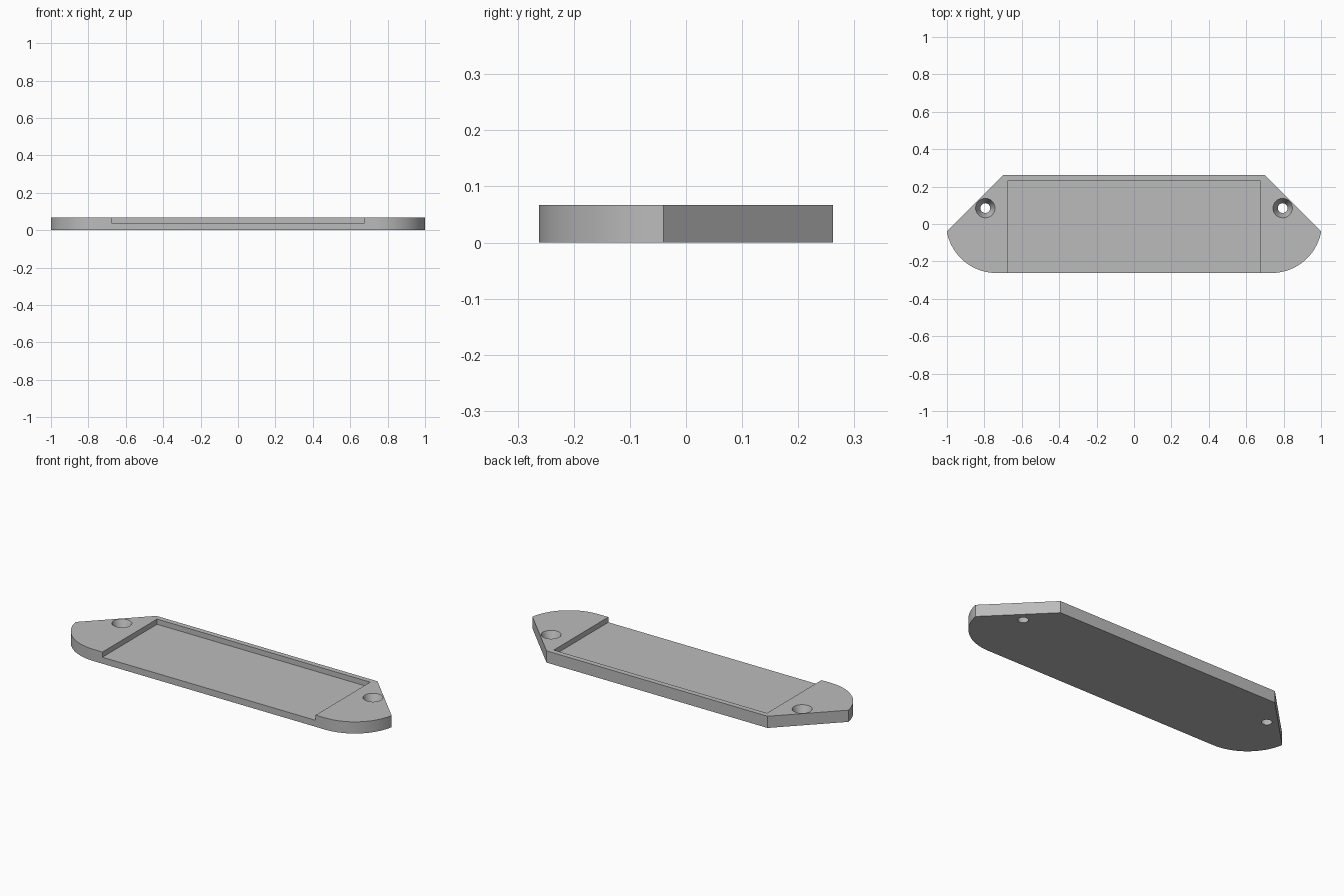
import bpy, bmesh, math

cube = bpy.data.objects.get("Cube")
if cube:
    bpy.data.objects.remove(cube)

HEIGHT, FLOOR = 0.067, 0.037

grey = bpy.data.materials.new("plain grey")
grey.use_nodes = True
colour = (0.5, 0.5, 0.5, 1)
grey.diffuse_color = colour
grey.node_tree.nodes["Principled BSDF"].inputs["Base Color"].default_value = colour


def prism(name, bottom, top, z0, z1):
    """Solid between two matching counter-clockwise outlines."""
    bm = bmesh.new()
    low = [bm.verts.new((x, y, z0)) for x, y in bottom]
    high = [bm.verts.new((x, y, z1)) for x, y in top]
    bm.faces.new(low[::-1])
    bm.faces.new(high)
    n = len(low)
    for i in range(n):
        j = (i + 1) % n
        bm.faces.new((low[i], low[j], high[j], high[i]))
    mesh = bpy.data.meshes.new(name)
    bm.to_mesh(mesh)
    bm.free()
    mesh.materials.append(grey)
    obj = bpy.data.objects.new(name, mesh)
    bpy.context.collection.objects.link(obj)
    return obj


def arc(cx, cy, r, start, end, steps):
    angles = [math.radians(start + (end - start) * i / steps) for i in range(steps + 1)]
    return [(cx + r * math.cos(a), cy + r * math.sin(a)) for a in angles]


def cut(target, cutter):
    cutter.hide_render = True
    mod = target.modifiers.new(cutter.name, 'BOOLEAN')
    mod.operation = 'DIFFERENCE'
    mod.solver = 'EXACT'
    mod.object = cutter
    bpy.context.view_layer.objects.active = target
    bpy.ops.object.modifier_apply(modifier=mod.name)
    bpy.data.objects.remove(cutter)


# Plate: rounded front corners, slanted rear corners
right_half = arc(0.735, 0.008, 0.27, -90, -10.2, 24) + [(0.70, 0.262)]
outline = right_half + [(-x, y) for x, y in reversed(right_half)]
plate = prism("mounting_plate", outline, outline, 0, HEIGHT)

# Shallow recess, open at the front
recess = [(-0.675, -0.4), (0.675, -0.4), (0.675, 0.232), (-0.675, 0.232)]
cut(plate, prism("recess_cutter", recess, recess, FLOOR, 0.2))

# Tapered screw holes, extended past both surfaces
for side in (-1, 1):
    slope = (0.052 - 0.026) / HEIGHT
    rings = [arc(side * 0.795, 0.085, r, 0, 350, 35)
             for r in (0.026 - slope * 0.01, 0.052 + slope * 0.01)]
    cut(plate, prism("screw_hole_cutter", *rings, -0.01, HEIGHT + 0.01))

# Smooth curved walls, sharp edges
bpy.ops.object.select_all(action='DESELECT')
plate.select_set(True)
bpy.context.view_layer.objects.active = plate
bpy.ops.object.shade_smooth_by_angle(angle=math.radians(25))
